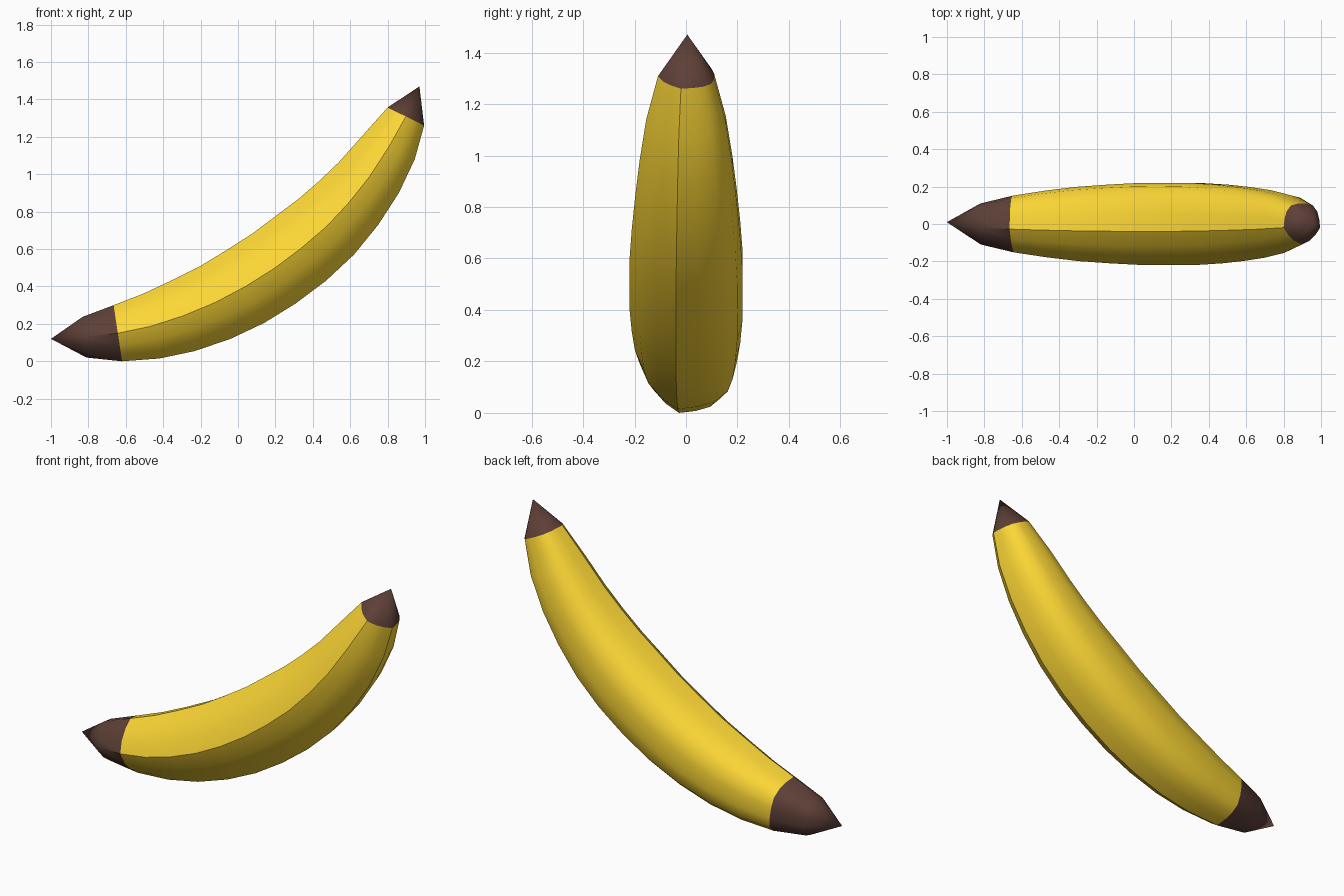
import bpy, bmesh
from mathutils import Vector

if "Cube" in bpy.data.objects:
    bpy.data.objects.remove(bpy.data.objects["Cube"])

# Outer (lower) and inner (upper) outline of the fruit as x, z, ring by ring
outer = [(-.81, .02), (-.62, 0), (-.42, .015), (-.23, .055), (-.04, .12), (.14, .205), (.31, .31),
         (.47, .43), (.62, .57), (.75, .73), (.86, .9), (.945, 1.08), (.995, 1.26)]
inner = [(-.83, .238), (-.665, .30), (-.51, .36), (-.36, .43), (-.2, .51), (-.06, .595), (.08, .685),
         (.2, .775), (.32, .865), (.43, .96), (.54, 1.065), (.66, 1.2), (.8, 1.357)]

# Half cross-section from the front ridge over the inner ridge to the back
half = [(-1, 0), (-.82, .42), (-.53, .75), (-.18, 1), (.25, .95), (.62, .84), (.91, .6), (1, .22)]
section = half + [(y, -w) for y, w in reversed(half[1:])]
N = len(section)
RIDGES = (0, 3, N - 3)


def material(name, rgb):
    m = bpy.data.materials.new(name)
    m.diffuse_color = (*rgb, 1)
    m.use_nodes = True
    m.node_tree.nodes["Principled BSDF"].inputs["Base Color"].default_value = m.diffuse_color
    return m


yellow = material("yellow_peel", (.98, .68, .036))
brown = material("brown_end", (.11, .051, .038))


def ring_points(i):
    a = Vector((outer[i][0], 0, outer[i][1]))
    b = Vector((inner[i][0], 0, inner[i][1]))
    mid, up = (a + b) / 2, (b - a) / 2
    r = up.length
    return [mid + up * w + Vector((0, y * r, 0)) for y, w in section]


def skin(name, rings, mat, tip=None):
    """Loft the given rings, optionally closing the last one to a point."""
    bm = bmesh.new()
    loops = [[bm.verts.new(p) for p in ring_points(i)] for i in rings]
    for a, b in zip(loops, loops[1:]):
        for k in range(N):
            n = (k + 1) % N
            bm.faces.new((a[k], a[n], b[n], b[k]))
        for k in RIDGES:
            bm.edges.get((a[k], b[k])).smooth = False
    if tip:
        t = bm.verts.new(tip)
        end = loops[-1]
        for k in range(N):
            bm.faces.new((end[k], end[(k + 1) % N], t))
    for f in bm.faces:
        f.smooth = True
    # Orient every face away from the local centre line
    for f in bm.faces:
        c = f.calc_center_median()
        mids = [sum((v.co for v in l), Vector()) / N for l in loops]
        m = min(mids, key=lambda q: (q - c).length)
        f.normal_update()
        if f.normal.dot(c - m) < 0:
            f.normal_flip()
    mesh = bpy.data.meshes.new(name)
    bm.to_mesh(mesh)
    bm.free()
    mesh.materials.append(mat)
    ob = bpy.data.objects.new(name, mesh)
    bpy.context.collection.objects.link(ob)
    return ob


# Yellow body, then the two pointed brown ends
skin("peel", range(1, 13), yellow)
skin("lower_end", (1, 0), brown, (-1, .01, .12))
skin("upper_end", (12,), brown, (.97, .005, 1.47))
